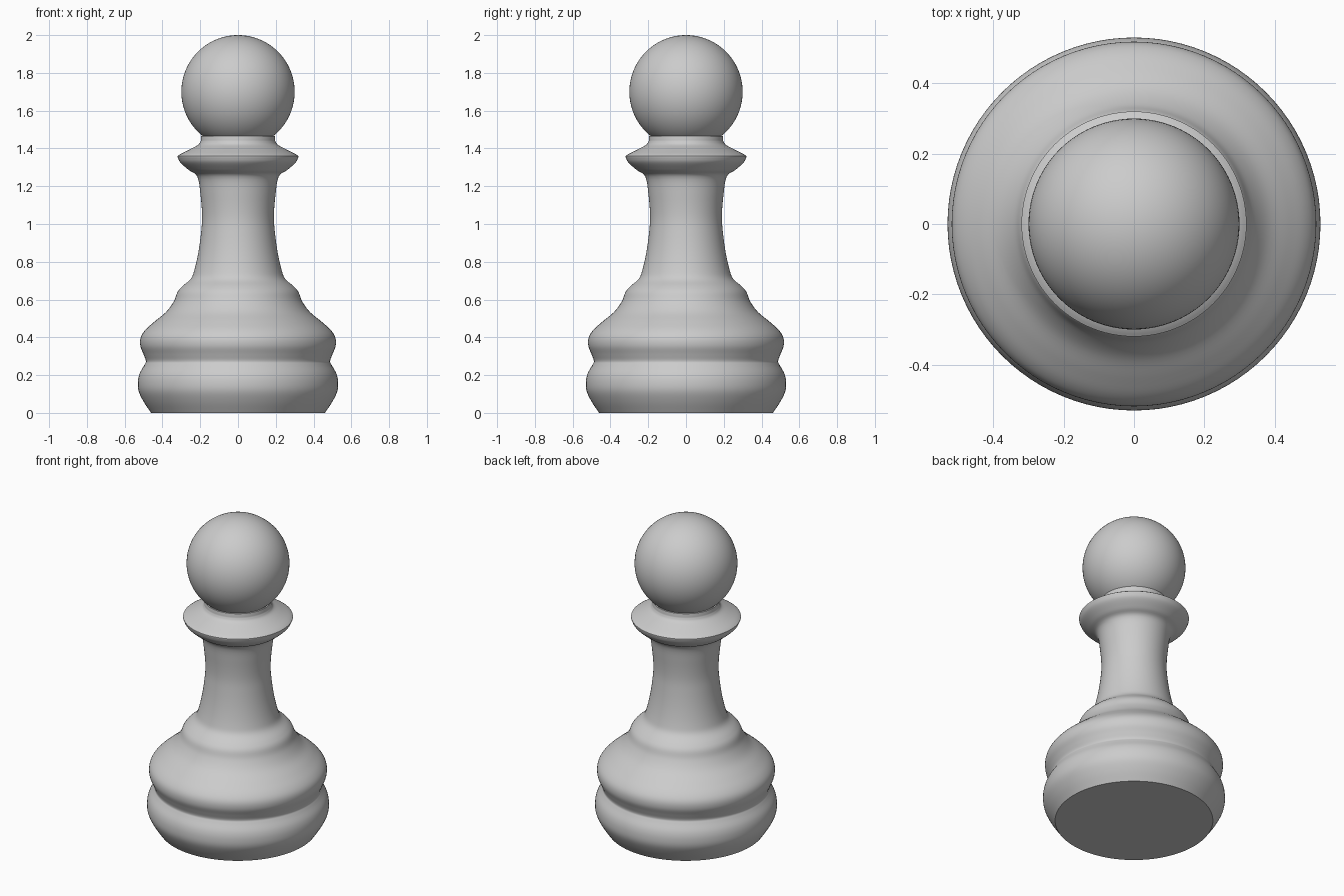
import bpy, bmesh, math
from mathutils import Vector

cube = bpy.data.objects.get("Cube")
if cube:
    bpy.data.objects.remove(cube, do_unlink=True)

grey = bpy.data.materials.new("plain grey")
grey.use_nodes = True
colour = (0.6, 0.6, 0.6, 1)
grey.diffuse_color = colour
grey.node_tree.nodes["Principled BSDF"].inputs["Base Color"].default_value = colour


def smooth_path(points, steps=5):
    """Catmull-Rom curve through (radius, height) points."""
    p = [Vector(q) for q in points]
    p = [p[0] * 2 - p[1]] + p + [p[-1] * 2 - p[-2]]
    out = []
    for a, b, c, d in zip(p, p[1:], p[2:], p[3:]):
        for i in range(steps):
            t = i / steps
            out.append(0.5 * (2 * b + (c - a) * t + (2 * a - 5 * b + 4 * c - d) * t ** 2
                              + (3 * b - a - 3 * c + d) * t ** 3))
    return out + [p[-2]]


def lathe(name, sections, segments=96):
    """Turn a chain of smooth sections about z; section joins stay crisp."""
    path = []
    for section in sections:
        path += smooth_path(section)
    path = [Vector((0, path[0].y))] + path + [Vector((0, path[-1].y))]
    bm = bmesh.new()
    verts = [bm.verts.new((q.x, 0, q.y)) for q in path]
    edges = [bm.edges.new(pair) for pair in zip(verts, verts[1:])]
    bmesh.ops.spin(bm, geom=verts + edges, cent=(0, 0, 0), axis=(0, 0, 1),
                   angle=math.tau, steps=segments, use_merge=True)
    bmesh.ops.remove_doubles(bm, verts=bm.verts, dist=1e-5)
    bmesh.ops.recalc_face_normals(bm, faces=bm.faces)
    mesh = bpy.data.meshes.new(name)
    bm.to_mesh(mesh)
    bm.free()
    obj = bpy.data.objects.new(name, mesh)
    bpy.context.collection.objects.link(obj)
    return obj


def finish(obj):
    obj.data.materials.append(grey)
    bpy.ops.object.select_all(action="DESELECT")
    obj.select_set(True)
    bpy.context.view_layer.objects.active = obj
    bpy.ops.object.shade_smooth_by_angle(angle=math.radians(35))


# Turned base, stem and collar
base = [(.46, 0), (.5, .06), (.526, .115), (.53, .165), (.52, .21), (.495, .255), (.488, .275),
        (.5, .31), (.517, .355), (.515, .4), (.49, .44), (.44, .485), (.38, .535), (.34, .59),
        (.32, .64), (.295, .67), (.25, .71), (.23, .76), (.21, .85), (.196, .95), (.19, 1.04),
        (.198, 1.15), (.215, 1.25), (.26, 1.285), (.305, 1.325), (.32, 1.355)]
collar = [(.32, 1.36), (.3, 1.373), (.25, 1.398), (.21, 1.42), (.197, 1.44)]
neck = [(.197, 1.445), (.195, 1.465)]
finish(lathe("turned_body", [base, collar, neck]))

# Ball head
bpy.ops.mesh.primitive_uv_sphere_add(segments=96, ring_count=48, radius=.3, location=(0, 0, 1.7))
head = bpy.context.object
head.name = "ball_head"
finish(head)
